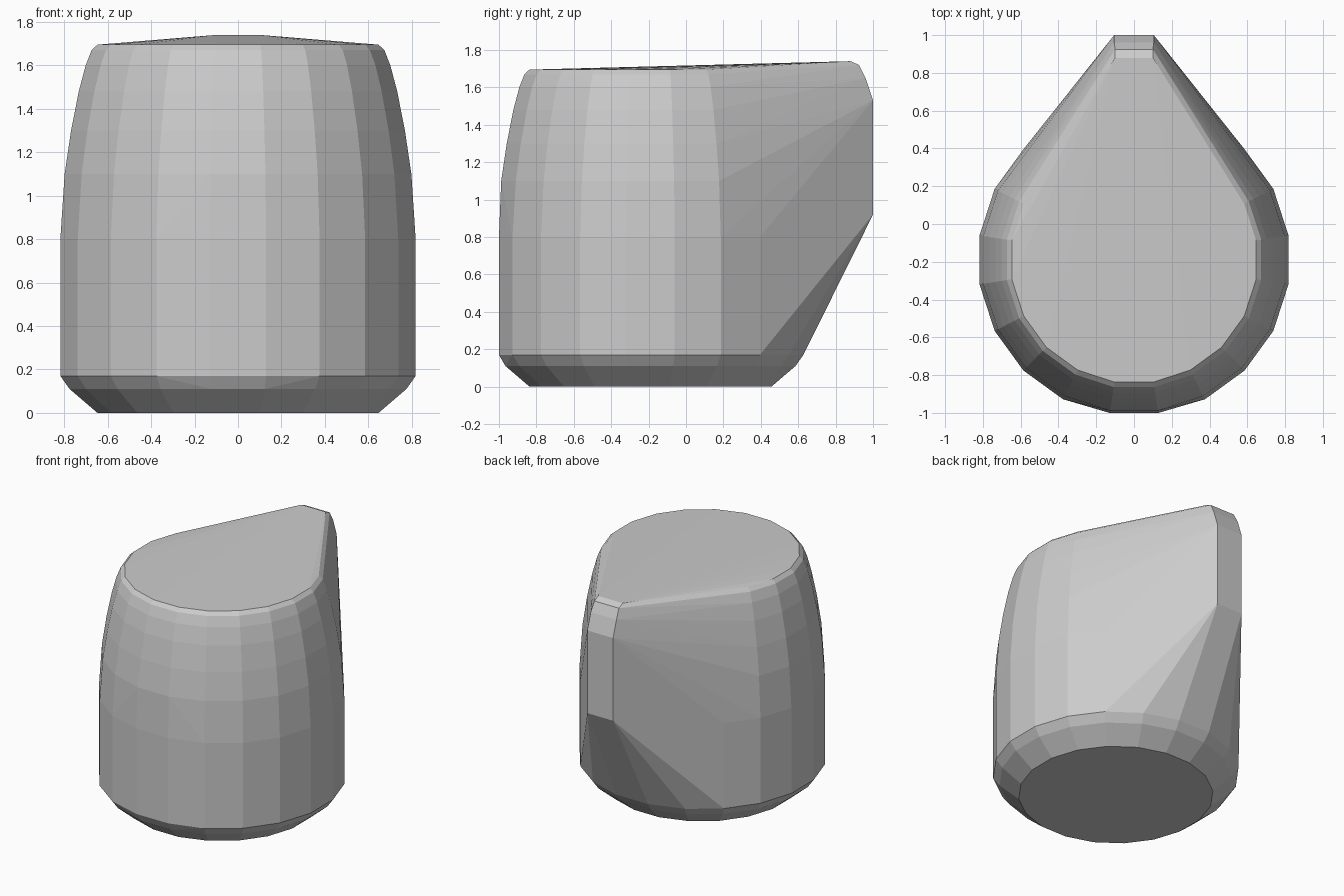
import bpy, bmesh
from math import sin, cos, pi

if "Cube" in bpy.data.objects:
    bpy.data.objects.remove(bpy.data.objects["Cube"])

CENTRE_Y = -0.19
SIDES = 20

# Rounded barrel profile: (height, radius)
PROFILE = [(0.0, 0.655), (0.11, 0.785), (0.17, 0.828), (0.8, 0.828),
           (1.1, 0.808), (1.3, 0.778), (1.48, 0.742), (1.6, 0.71),
           (1.67, 0.682), (1.695, 0.655)]
# Narrow back ridge outline: (y, z, half width)
RIDGE = [(1.0, 0.92, 0.105), (1.0, 1.53, 0.105), (0.96, 1.65, 0.105),
         (0.925, 1.72, 0.1), (0.88, 1.74, 0.1)]

bm = bmesh.new()

# Barrel rings, flattened slightly at the front
for z, r in PROFILE:
    for i in range(SIDES):
        a = 2 * pi * (i + 0.5) / SIDES
        bm.verts.new((r * sin(a), max(-1.0, CENTRE_Y + r * cos(a)), z))

# Mirrored ridge points
for y, z, w in RIDGE:
    for s in (-1, 1):
        bm.verts.new((s * w, y, z))

# Wrap barrel and ridge in one convex shell
result = bmesh.ops.convex_hull(bm, input=bm.verts[:])
loose = [v for v in bm.verts if not v.link_faces]
bmesh.ops.delete(bm, geom=loose, context='VERTS')
bmesh.ops.dissolve_limit(bm, angle_limit=0.01, verts=bm.verts[:], edges=bm.edges[:])
bmesh.ops.recalc_face_normals(bm, faces=bm.faces[:])

mesh = bpy.data.meshes.new("jug_shell")
bm.to_mesh(mesh)
bm.free()
shell = bpy.data.objects.new("jug_shell", mesh)
bpy.context.collection.objects.link(shell)
